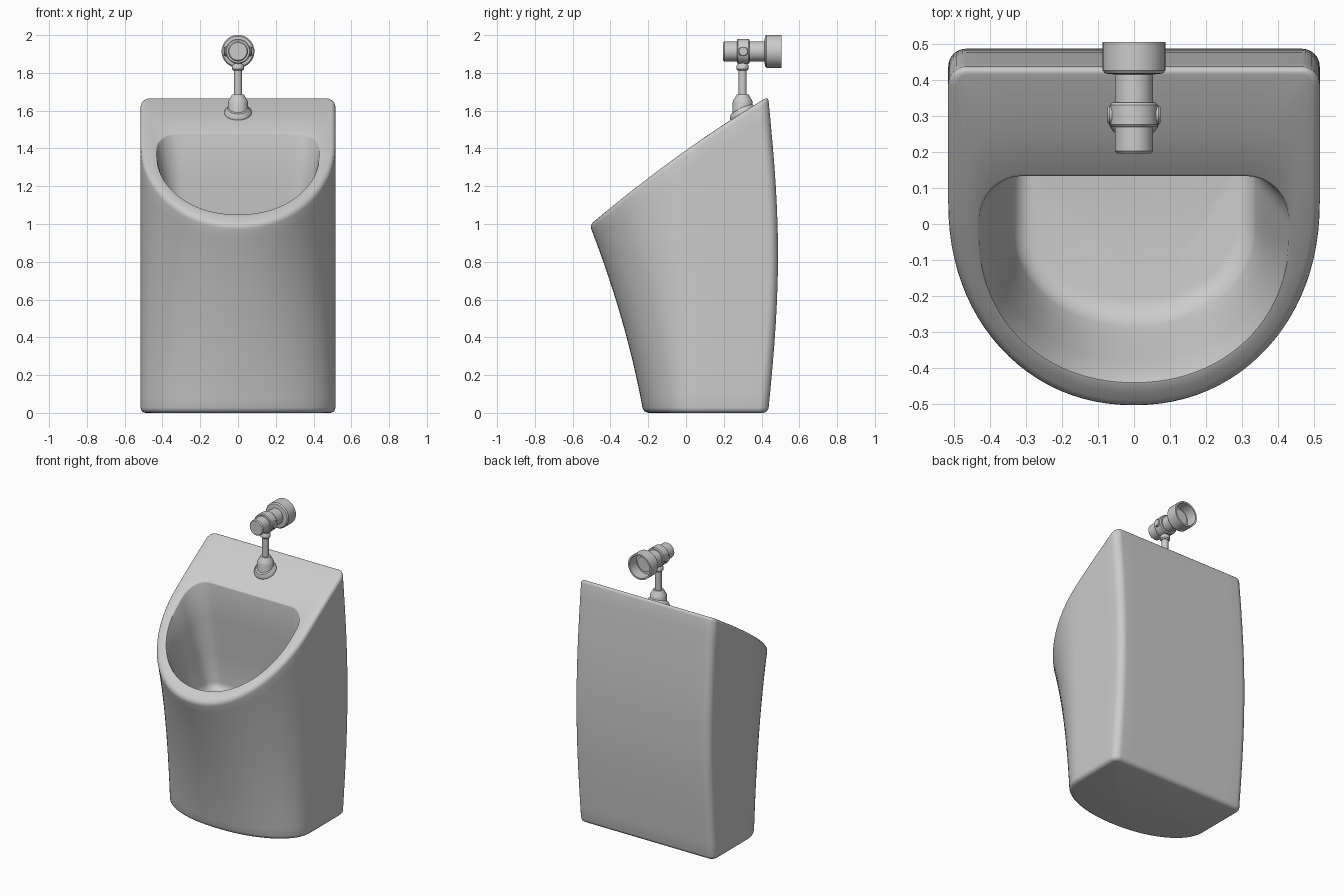
import bpy, bmesh, math
from mathutils import Matrix, Vector

if "Cube" in bpy.data.objects:
    bpy.data.objects.remove(bpy.data.objects["Cube"])


def finish(bm, name, angle=35):
    bmesh.ops.recalc_face_normals(bm, faces=bm.faces[:])
    me = bpy.data.meshes.new(name)
    bm.to_mesh(me)
    bm.free()
    ob = bpy.data.objects.new(name, me)
    bpy.context.collection.objects.link(ob)
    bpy.ops.object.select_all(action='DESELECT')
    ob.select_set(True)
    bpy.context.view_layer.objects.active = ob
    bpy.ops.object.shade_smooth_by_angle(angle=math.radians(angle))
    return ob


def outline(w, yf, y0, yb, r, n=2.1):
    """D-shaped plan: rounded front, straight sides, rounded back corners."""
    half = []
    for i in range(25):
        a = math.pi / 2 * i / 24
        half.append((w * math.sin(a) ** (2 / n),
                     y0 - (y0 - yf) * max(0, math.cos(a)) ** (2 / n)))
    for i in range(1, 4):
        half.append((w, y0 + (yb - r - y0) * i / 4))
    for i in range(9):
        a = math.pi / 2 * i / 8
        half.append((w - r + r * math.cos(a), yb - r + r * math.sin(a)))
    for i in range(1, 7):
        half.append(((w - r) * (1 - i / 6), yb))
    return half + [(-x, y) for x, y in half[-2:0:-1]]


def slope(y):
    return 1.39 + 0.71 * y - 0.13 * y * y


def lerp(a, b, t):
    return a + (b - a) * t


# Urinal body: one loft running up the outside, over the rim, into the bowl
def body_outline(t):
    return outline(0.516, -0.225 - 0.18 * t - 0.105 * t * t, 0.06,
                   0.435 + 0.052 * math.sin(math.pi * t), 0.05)


top = body_outline(1)
rim = outline(0.43, -0.44, -0.03, 0.133, 0.12)
floor = outline(0.33, -0.26, 0.0, 0.2, 0.07)
FLOOR_Z = 0.73
rings = []
for k in range(15):
    t = k / 14
    rings.append([(x, y, t * slope(ty))
                  for (x, y), (_, ty) in zip(body_outline(t), top)])
top_i = len(rings) - 1
for t in (0.6, 1):
    ring = []
    for (ax, ay), (bx, by) in zip(top, rim):
        y = lerp(ay, by, t)
        ring.append((lerp(ax, bx, t), y, slope(y)))
    rings.append(ring)
rim_i = len(rings) - 1
for k in range(1, 4):
    t = k / 3
    rings.append([(lerp(ax, bx, t), lerp(ay, by, t), lerp(slope(ay), FLOOR_Z, t))
                  for (ax, ay), (bx, by) in zip(rim, floor)])

bm = bmesh.new()
vr = [[bm.verts.new(p) for p in ring] for ring in rings]
n = len(top)
for a, b in zip(vr, vr[1:]):
    for i in range(n):
        j = (i + 1) % n
        bm.faces.new((a[i], a[j], b[j], b[i]))
bm.faces.new(vr[0])
bm.faces.new(vr[-1])
bmesh.ops.recalc_face_normals(bm, faces=bm.faces[:])
jobs = []
for idx, off, seg in ((0, 0.028, 4), (top_i, 0.024, 4), (rim_i, 0.006, 2),
                      (len(rings) - 1, 0.05, 4)):
    edges = [bm.edges.get((vr[idx][i], vr[idx][(i + 1) % n])) for i in range(n)]
    jobs.append((edges, off, seg))
for edges, off, seg in jobs:
    bmesh.ops.bevel(bm, geom=edges, offset=off, offset_type='OFFSET',
                    segments=seg, profile=0.5, affect='EDGES', clamp_overlap=False)
finish(bm, "urinal_body", 40)


def lathe(name, profile, loc, rot=None, seg=40):
    """Revolve (radius, height) points about the local z axis."""
    bm = bmesh.new()
    loops = []
    for r, h in profile:
        if r == 0:
            loops.append([bm.verts.new((0, 0, h))] * seg)
        else:
            loops.append([bm.verts.new((r * math.cos(2 * math.pi * i / seg),
                                        r * math.sin(2 * math.pi * i / seg), h))
                          for i in range(seg)])
    for a, b in zip(loops, loops[1:]):
        for i in range(seg):
            j = (i + 1) % seg
            quad = list(dict.fromkeys((a[i], a[j], b[j], b[i])))
            bm.faces.new(quad)
    bm.transform(Matrix.Translation(Vector(loc)) @ (rot or Matrix()))
    return finish(bm, name)


# Tilted flange lying on the sloping top
PY = 0.30
lathe("inlet_flange", [(0, -0.02), (0.07, -0.02), (0.073, 0.0), (0.07, 0.01),
                       (0.055, 0.025), (0, 0.03)],
      (0, PY - 0.003, slope(PY - 0.003)), Matrix.Rotation(math.atan(0.63), 4, 'X'))
# Vertical inlet, pipe and collar
lathe("inlet_coupling", [(0, 1.55), (0.053, 1.55), (0.053, 1.645), (0.049, 1.655),
                         (0.036, 1.677), (0.032, 1.685), (0, 1.685)], (0, PY, 0))
lathe("flush_pipe", [(0, 1.67), (0.021, 1.67), (0.021, 1.9), (0, 1.9)], (0, PY, 0))
lathe("pipe_collar", [(0, 1.812), (0.025, 1.812), (0.032, 1.82), (0.032, 1.838),
                      (0.025, 1.848), (0, 1.848)], (0, PY, 0))

# Horizontal valve, running back along +y
to_back = Matrix.Rotation(-math.pi / 2, 4, 'X')
VZ = 1.914
lathe("valve_body", [(0, 0.196), (0.047, 0.196), (0.053, 0.203), (0.053, 0.45),
                     (0, 0.45)], (0, 0, VZ), to_back)
lathe("valve_ring", [(0.05, 0.27), (0.061, 0.27), (0.066, 0.276), (0.066, 0.33),
                     (0.061, 0.337), (0.05, 0.337)], (0, 0, VZ), to_back)
lathe("wall_cup", [(0.05, 0.415), (0.08, 0.418), (0.087, 0.427), (0.087, 0.505),
                   (0.076, 0.505), (0.076, 0.43), (0.05, 0.43)], (0, 0, VZ), to_back)
# Side screws on the valve ring
for side, s in (("left", -1), ("right", 1)):
    lathe("side_screw_" + side, [(0, 0.05), (0.026, 0.05), (0.026, 0.068),
                                 (0.022, 0.073), (0, 0.073)], (0, 0.303, VZ),
          Matrix.Rotation(s * math.pi / 2, 4, 'Y'), 24)
